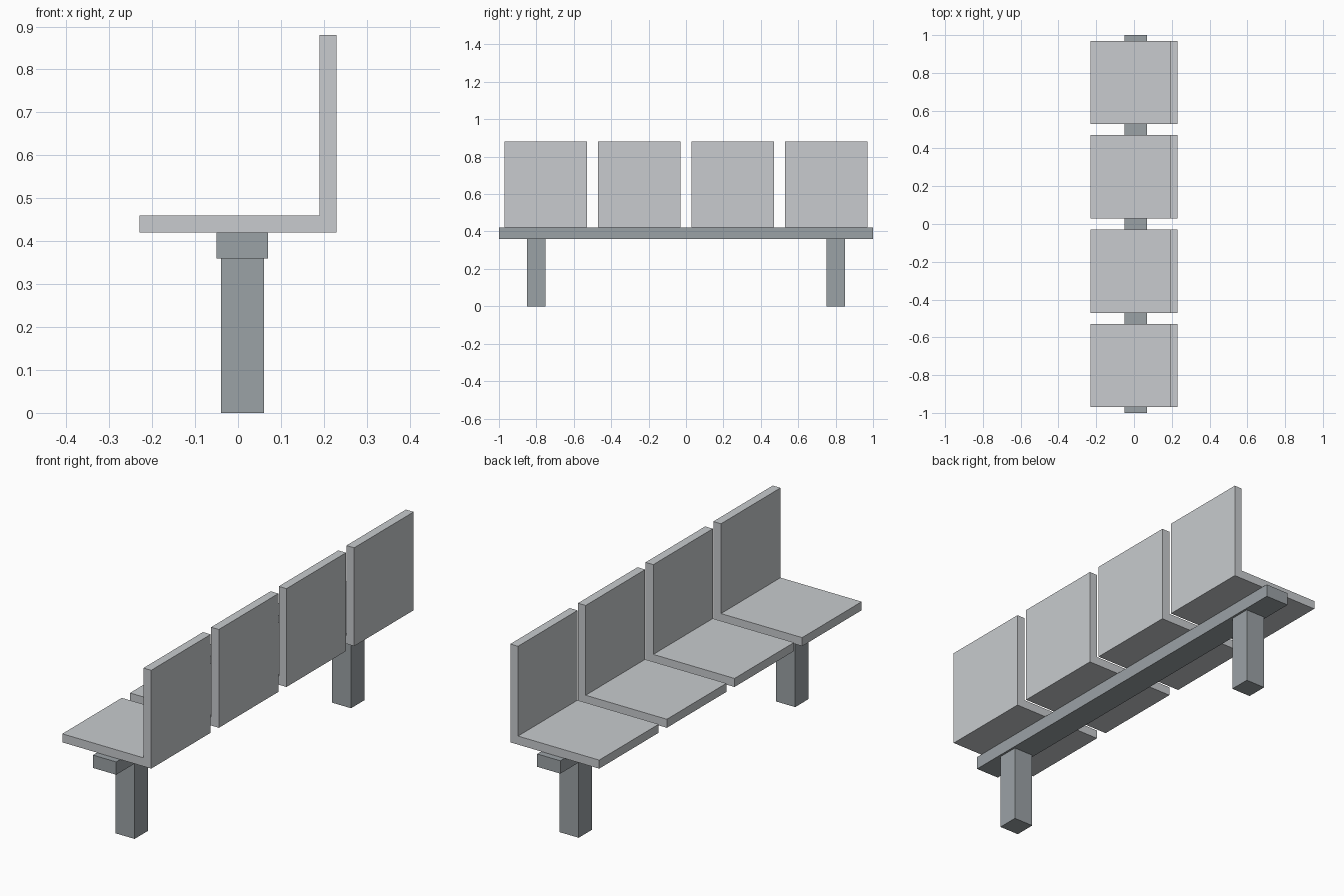
import bpy, bmesh

if "Cube" in bpy.data.objects:
    bpy.data.objects.remove(bpy.data.objects["Cube"])


def material(name, rgb):
    m = bpy.data.materials.new(name)
    m.diffuse_color = (*rgb, 1)
    m.use_nodes = True
    m.node_tree.nodes["Principled BSDF"].inputs["Base Color"].default_value = m.diffuse_color
    return m


shell_grey = material("shell_grey", (0.58, 0.60, 0.62))
frame_grey = material("frame_grey", (0.33, 0.36, 0.38))


def extrude_profile(name, profile, y0, y1, mat):
    """Extrude an (x, z) outline along y."""
    bm = bmesh.new()
    face = bm.faces.new([bm.verts.new((x, y0, z)) for x, z in profile])
    ext = bmesh.ops.extrude_face_region(bm, geom=[face])["geom"]
    verts = [g for g in ext if isinstance(g, bmesh.types.BMVert)]
    bmesh.ops.translate(bm, verts=verts, vec=(0, y1 - y0, 0))
    bmesh.ops.recalc_face_normals(bm, faces=bm.faces)
    mesh = bpy.data.meshes.new(name)
    bm.to_mesh(mesh)
    bm.free()
    mesh.materials.append(mat)
    obj = bpy.data.objects.new(name, mesh)
    bpy.context.collection.objects.link(obj)
    return obj


def rect(x0, x1, z0, z1):
    return [(x0, z0), (x1, z0), (x1, z1), (x0, z1)]


# Support beam along the whole bench
extrude_profile("support_beam", rect(-0.05, 0.07, 0.36, 0.42), -1, 1, frame_grey)

# Two legs under the beam
for i, y in enumerate((-0.8, 0.8), 1):
    extrude_profile(f"leg_{i}", rect(-0.04, 0.06, 0, 0.36), y - 0.05, y + 0.05, frame_grey)

# Four L-shaped seats with upright backs
seat_profile = [(-0.23, 0.42), (0.23, 0.42), (0.23, 0.88),
                (0.19, 0.88), (0.19, 0.46), (-0.23, 0.46)]
for i in range(4):
    y = -0.75 + 0.5 * i
    extrude_profile(f"seat_{i + 1}", seat_profile, y - 0.22, y + 0.22, shell_grey)
